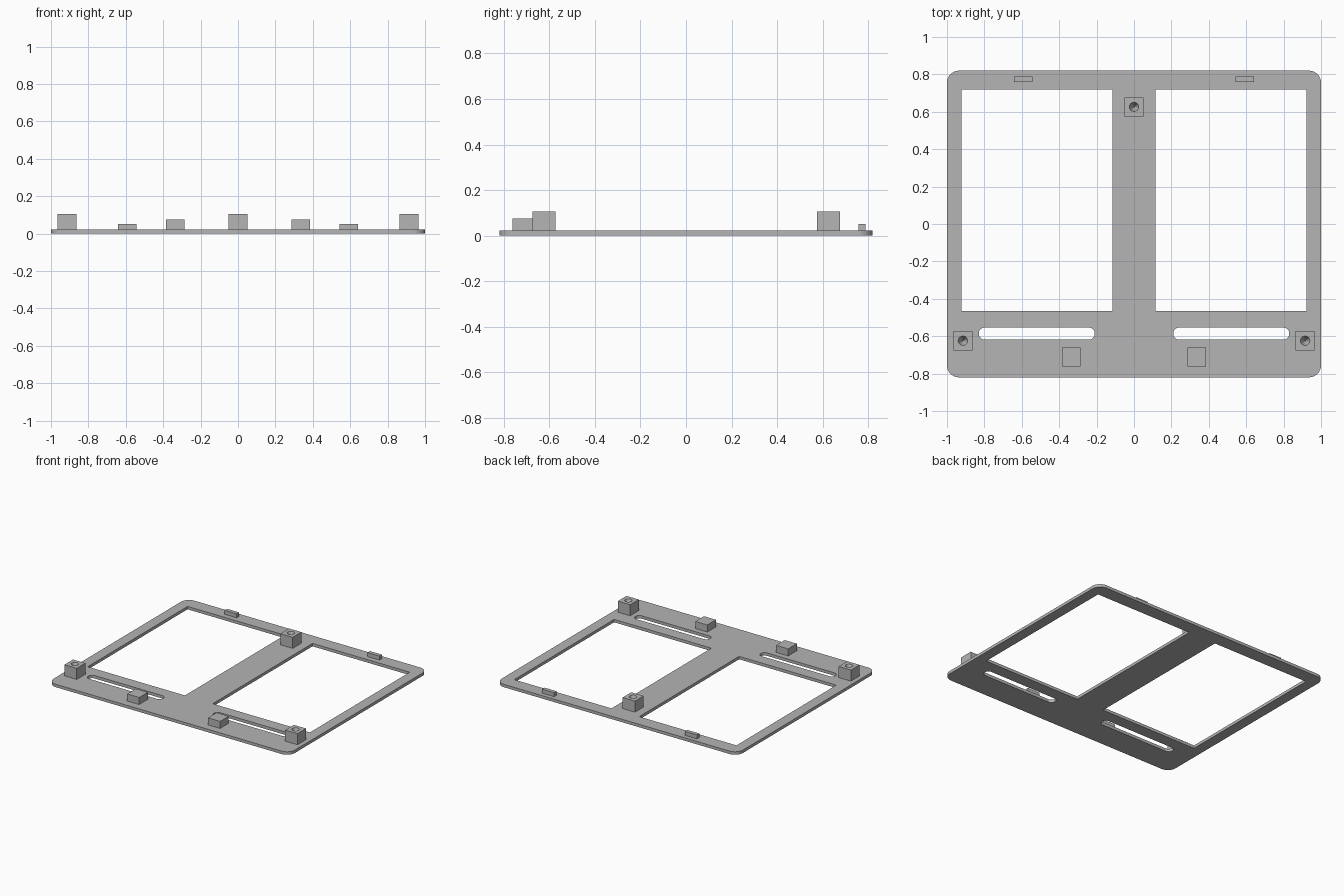
import bpy
import bmesh
from math import sin, cos, pi

cube = bpy.data.objects.get("Cube")
if cube:
    bpy.data.objects.remove(cube, do_unlink=True)

grey = bpy.data.materials.new("matte grey")
grey.use_nodes = True
colour = (0.46, 0.46, 0.46, 1)
grey.diffuse_color = colour
grey.node_tree.nodes["Principled BSDF"].inputs["Base Color"].default_value = colour

THICK = 0.022


def rounded_rect(cx, cy, w, h, r, steps=8):
    """Outline of a rectangle with rounded corners; r = 0 gives square corners."""
    if r == 0:
        steps = 0
    points = []
    for i, (sx, sy) in enumerate([(1, 1), (-1, 1), (-1, -1), (1, -1)]):
        for k in range(steps + 1):
            a = (i + k / max(steps, 1)) * pi / 2
            points.append((cx + sx * (w / 2 - r) + r * cos(a),
                           cy + sy * (h / 2 - r) + r * sin(a)))
    return points


def make_object(name, bm):
    mesh = bpy.data.meshes.new(name)
    bm.to_mesh(mesh)
    bm.free()
    mesh.materials.append(grey)
    obj = bpy.data.objects.new(name, mesh)
    bpy.context.collection.objects.link(obj)
    return obj


def make_plate(name, outlines):
    """Flat sheet: first outline is the rim, the others are openings."""
    curve = bpy.data.curves.new(name, "CURVE")
    curve.dimensions = "2D"
    curve.fill_mode = "BOTH"
    curve.extrude = THICK / 2
    for points in outlines:
        spline = curve.splines.new("POLY")
        spline.points.add(len(points) - 1)
        for p, (x, y) in zip(spline.points, points):
            p.co = (x, y, 0, 1)
        spline.use_cyclic_u = True
    temp = bpy.data.objects.new(name + "_outline", curve)
    bpy.context.collection.objects.link(temp)
    bpy.context.view_layer.update()
    depsgraph = bpy.context.evaluated_depsgraph_get()
    sheet = bpy.data.meshes.new_from_object(temp.evaluated_get(depsgraph))
    bpy.data.objects.remove(temp, do_unlink=True)
    bm = bmesh.new()
    bm.from_mesh(sheet)
    bpy.data.meshes.remove(sheet)
    bmesh.ops.remove_doubles(bm, verts=bm.verts, dist=0.0001)
    bmesh.ops.translate(bm, verts=bm.verts, vec=(0, 0, THICK / 2))
    bmesh.ops.recalc_face_normals(bm, faces=bm.faces)
    for f in bm.faces:
        f.smooth = False
    return make_object(name, bm)


def make_block(name, x, y, w, d, top):
    """Box standing on the plate."""
    bm = bmesh.new()
    bmesh.ops.create_cube(bm, size=1)
    height = top - THICK
    bmesh.ops.scale(bm, verts=bm.verts, vec=(w, d, height))
    bmesh.ops.translate(bm, verts=bm.verts, vec=(x, y, THICK + height / 2))
    return make_object(name, bm)


def make_post(name, x, y):
    """Square post with a countersunk hole in its top."""
    post = make_block(name, x, y, 0.102, 0.102, 0.105)
    bm = bmesh.new()
    bmesh.ops.create_cone(bm, cap_ends=True, segments=24,
                          radius1=0.002, radius2=0.03, depth=0.07)
    bmesh.ops.translate(bm, verts=bm.verts, vec=(x, y, 0.082))
    cutter = make_object(name + "_cutter", bm)
    cutter.hide_render = True
    mod = post.modifiers.new("hole", "BOOLEAN")
    mod.object = cutter
    mod.operation = "DIFFERENCE"
    mod.solver = "EXACT"
    bpy.context.view_layer.objects.active = post
    bpy.ops.object.modifier_apply(modifier=mod.name)
    bpy.data.objects.remove(cutter, do_unlink=True)


# Base plate with two large windows and two slots
outlines = [rounded_rect(0, 0, 2, 1.64, 0.065)]
for s in (-1, 1):
    outlines.append(rounded_rect(s * 0.518, 0.127, 0.806, 1.182, 0))
    outlines.append(rounded_rect(s * 0.52, -0.586, 0.62, 0.064, 0.031))
make_plate("base_plate", outlines)

# Posts, rest blocks and rear clips, mirrored left and right
make_post("rear_post", 0, 0.626)
for side, s in (("left", 1), ("right", -1)):
    make_post(side + "_front_post", s * 0.915, -0.624)
    make_block(side + "_rest_block", s * 0.335, -0.711, 0.1, 0.102, 0.075)
    make_block(side + "_rear_clip", s * 0.592, 0.773, 0.1, 0.029, 0.052)
